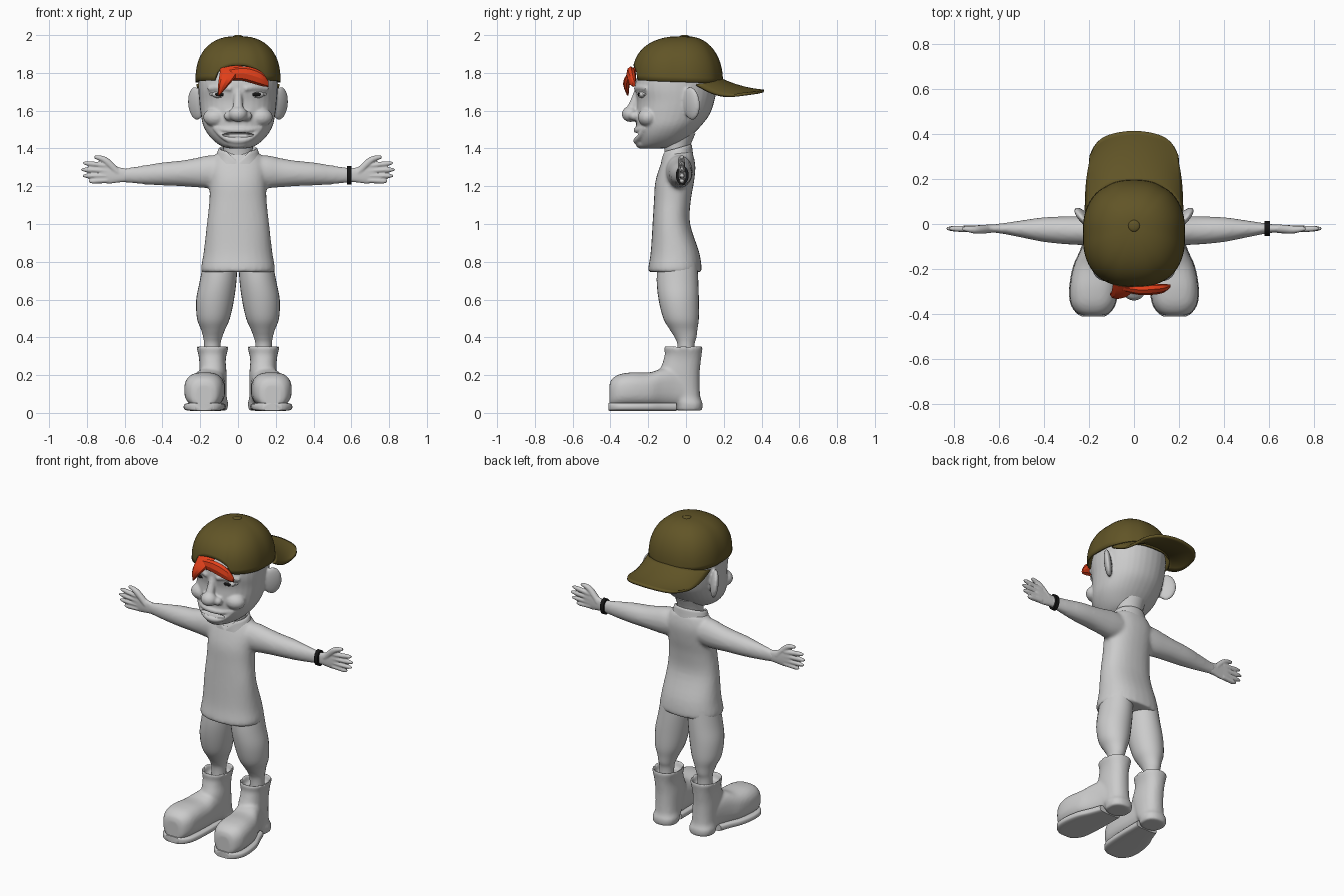
import bpy, bmesh, math
from mathutils import Matrix, Vector, Euler

if "Cube" in bpy.data.objects:
    bpy.data.objects.remove(bpy.data.objects["Cube"], do_unlink=True)


def material(name, rgb):
    m = bpy.data.materials.new(name)
    m.use_nodes = True
    m.diffuse_color = (*rgb, 1)
    bsdf = next(n for n in m.node_tree.nodes if n.type == "BSDF_PRINCIPLED")
    bsdf.inputs["Base Color"].default_value = (*rgb, 1)
    return m


GREY = material("pale grey", (0.6, 0.6, 0.6))
OLIVE = material("olive", (0.12, 0.09, 0.02))
ORANGE = material("orange red", (0.75, 0.05, 0.01))
BLACK = material("black", (0.008, 0.008, 0.008))


def select(*objs):
    bpy.ops.object.select_all(action="DESELECT")
    for o in objs:
        o.select_set(True)
    bpy.context.view_layer.objects.active = objs[0]


def finish(o, mat, angle=50):
    o.data.materials.clear()
    o.data.materials.append(mat)
    select(o)
    bpy.ops.object.shade_smooth_by_angle(angle=math.radians(angle))
    return o


def to_object(name, bm, mat, angle=50):
    bmesh.ops.recalc_face_normals(bm, faces=bm.faces)
    me = bpy.data.meshes.new(name)
    bm.to_mesh(me)
    bm.free()
    o = bpy.data.objects.new(name, me)
    bpy.context.collection.objects.link(o)
    return finish(o, mat, angle)


def catmull(a, b, c, d, t):
    return [0.5 * (2 * q + (r - p) * t + (2 * p - 5 * q + 4 * r - s) * t * t
            + (3 * q - p - 3 * r + s) * t ** 3) for p, q, r, s in zip(a, b, c, d)]


def loft(name, axis, rings, mat=GREY, n=28, p=2.0, steps=4, angle=50):
    """Skin rings of (position, centre u, centre v, radius u, radius v)."""
    path = []
    for i in range(len(rings) - 1):
        four = [rings[min(max(i + k, 0), len(rings) - 1)] for k in (-1, 0, 1, 2)]
        path += [catmull(*four, j / steps) for j in range(steps)]
    path.append(rings[-1])
    bm, loops = bmesh.new(), []
    for pos, cu, cv, ru, rv in path:
        loop = []
        for k in range(n):
            c, s = math.cos(math.tau * k / n), math.sin(math.tau * k / n)
            u = cu + max(ru, 0.002) * math.copysign(abs(c) ** (2 / p), c)
            v = cv + max(rv, 0.002) * math.copysign(abs(s) ** (2 / p), s)
            loop.append(bm.verts.new({"x": (pos, u, v), "y": (u, pos, v), "z": (u, v, pos)}[axis]))
        loops.append(loop)
    for a, b in zip(loops, loops[1:]):
        for k in range(n):
            bm.faces.new((a[k], a[(k + 1) % n], b[(k + 1) % n], b[k]))
    bm.faces.new(loops[0])
    bm.faces.new(loops[-1])
    return to_object(name, bm, mat, angle)


def body(z, rx, front, back, cx=0):
    return (z, cx, (front + back) / 2, rx, (back - front) / 2)


def blob(name, loc, size, mat=GREY, rot=(0, 0, 0)):
    bm = bmesh.new()
    bmesh.ops.create_uvsphere(bm, u_segments=24, v_segments=14, radius=1,
                              matrix=Matrix.LocRotScale(Vector(loc), Euler(rot), Vector(size)))
    return to_object(name, bm, mat)


def tube(name, pts, radii, mat=GREY):
    cu = bpy.data.curves.new(name, "CURVE")
    cu.dimensions, cu.bevel_depth, cu.bevel_resolution, cu.use_fill_caps = "3D", 1, 3, True
    sp = cu.splines.new("NURBS")
    sp.points.add(len(pts) - 1)
    for q, co, r in zip(sp.points, pts, radii):
        q.co, q.radius = (*co, 1), r
    sp.order_u, sp.use_endpoint_u = 3, True
    o = bpy.data.objects.new(name, cu)
    bpy.context.collection.objects.link(o)
    select(o)
    bpy.ops.object.convert(target="MESH")
    o = bpy.context.object
    bm = bmesh.new()
    bm.from_mesh(o.data)
    bmesh.ops.remove_doubles(bm, verts=bm.verts, dist=0.0002)
    bpy.data.objects.remove(o)
    return to_object(name, bm, mat)


def fuse(name, parts, voxel, smooth, cutter=None):
    """Blend overlapping parts into one smooth skin."""
    select(*parts)
    bpy.ops.object.join()
    o = bpy.context.object
    o.name = name
    rm = o.modifiers.new("blend", "REMESH")
    rm.mode, rm.voxel_size = "VOXEL", voxel
    sm = o.modifiers.new("soften", "SMOOTH")
    sm.factor, sm.iterations = 0.5, smooth
    if cutter:
        cut = o.modifiers.new("cut", "BOOLEAN")
        cut.operation, cut.object = "DIFFERENCE", cutter
    select(o)
    bpy.ops.object.convert(target="MESH")
    if cutter:
        bpy.data.objects.remove(cutter)
    return finish(bpy.context.object, GREY)


def mirror(o):
    c = o.copy()
    c.data = o.data.copy()
    c.name = o.name.replace("left", "right")
    c.data.transform(Matrix.Scale(-1, 4, (1, 0, 0)))
    c.data.flip_normals()
    bpy.context.collection.objects.link(c)


# Shirt with arms
parts = [loft("torso", "z", [
    body(.745, .19, -.195, .078), body(.765, .196, -.2, .083), body(.85, .182, -.187, .07),
    body(1.0, .165, -.177, .022), body(1.12, .152, -.17, .025), body(1.22, .15, -.163, .042),
    body(1.3, .15, -.14, .05), body(1.36, .125, -.115, .04), body(1.385, .095, -.1, .03)], p=2.3)]
for s in (1, -1):
    parts.append(loft("arm", "x", [
        (s * x, y, z, ry, rz) for x, y, z, ry, rz in (
            (.05, -.04, 1.28, .07, .08), (.15, -.035, 1.277, .07, .087), (.22, -.03, 1.272, .065, .078),
            (.3, -.028, 1.268, .062, .068), (.4, -.025, 1.265, .055, .061), (.5, -.022, 1.26, .038, .05),
            (.58, -.02, 1.258, .024, .04), (.62, -.02, 1.258, .02, .036))]))
fuse("shirt_and_arms", parts, .011, 5)

# Collar and neck
collar = loft("collar", "z", [(1.34, 0, -.05, .125, .088), (1.37, 0, -.05, .112, .084),
                              (1.397, 0, -.05, .103, .08), (1.397, 0, -.05, .09, .069),
                              (1.36, 0, -.05, .085, .065)], n=48, steps=2)
for v in collar.data.vertices:
    v.co.z += 0.28 * (v.co.y + .05)
    if v.co.y < -.05:
        v.co.z -= 0.05 * max(0, 1 - abs(v.co.x) / .06)
loft("neck", "z", [body(1.32, .08, -.11, .02), body(1.4, .078, -.115, .02), body(1.48, .09, -.13, .05)])

# Hands
hand = [loft("palm", "x", [(.59, -.02, 1.258, .02, .035), (.63, -.02, 1.26, .018, .04),
                           (.68, -.02, 1.266, .015, .052), (.72, -.02, 1.268, .013, .05),
                           (.735, -.02, 1.268, .009, .044)], p=2.4)]
for x, z0, z1 in ((.82, 1.307, 1.322), (.83, 1.281, 1.288), (.822, 1.255, 1.255), (.79, 1.231, 1.226)):
    hand.append(tube("finger", [(.69, -.02, z0), (.75, -.022, (z0 + z1) / 2), (x - .015, -.02, z1),
                                (x, -.02, z1)], (.015, .015, .013, .006)))
hand.append(tube("thumb", [(.635, -.02, 1.27), (.68, -.025, 1.32), (.72, -.025, 1.35), (.76, -.02, 1.355)],
                 (.02, .02, .017, .009)))
mirror(fuse("left_hand", hand, .005, 2))

# Wristband
loft("wristband", "x", [(.578, -.02, 1.258, .03, .044), (.578, -.02, 1.258, .034, .05),
                        (.602, -.02, 1.258, .034, .05), (.602, -.02, 1.258, .028, .042)], BLACK, steps=1)

# Trouser legs
mirror(loft("left_leg", "z", [
    body(.8, .09, -.15, .06, .093), body(.7, .097, -.155, .065, .105), body(.6, .1, -.145, .068, .121),
    body(.5, .087, -.12, .068, .13), body(.44, .063, -.085, .06, .132), body(.4, .05, -.06, .055, .134),
    body(.36, .043, -.045, .045, .136), body(.28, .043, -.045, .045, .136)]))

# Boots
shaft = loft("shaft", "z", [
    body(.012, .072, -.055, .085, .13), body(.05, .078, -.06, .088, .13), body(.09, .07, -.1, .075, .13),
    body(.2, .072, -.14, .072, .132), body(.27, .07, -.122, .078, .135), body(.31, .075, -.112, .083, .135),
    body(.345, .084, -.116, .088, .135), body(.352, .075, -.105, .078, .135),
    body(.31, .06, -.09, .065, .135)], p=2.3)
outline = ((.05, .13, .055, .16), (-.05, .14, .072, .235), (-.12, .153, .085, .237), (-.19, .168, .1, .215),
           (-.28, .178, .106, .215), (-.35, .181, .099, .205), (-.392, .181, .074, .18), (-.405, .181, .045, .15))
foot = loft("foot", "y", [(y, cx, (top + .03) / 2, rx, (top - .03) / 2) for y, cx, rx, top in outline], p=2.6)
mirror(fuse("left_boot", [shaft, foot], .009, 4))
sole = [(y, cx, .032, rx + .003, .022) for y, cx, rx, _ in outline[1:-1]]
mirror(loft("left_sole", "y", sole + [(-.41, .181, .032, .05, .02)], p=4))

# Head with face features blended in
parts = [loft("skull", "z", [
    body(1.4, .04, -.235, -.13), body(1.407, .075, -.247, -.08), body(1.43, .115, -.256, -.02),
    body(1.47, .155, -.262, .03), body(1.52, .184, -.264, .08), body(1.58, .197, -.265, .125),
    body(1.65, .205, -.26, .15), body(1.72, .21, -.27, .163), body(1.78, .205, -.258, .165),
    body(1.88, .17, -.2, .12), body(1.94, .08, -.1, .03)], n=36, p=2.15)]
parts += [blob("nose", (0, -.295, 1.582), (.05, .045, .042)), blob("chin", (0, -.232, 1.428), (.065, .036, .03)),
          tube("bridge", [(0, -.25, 1.72), (0, -.265, 1.66), (0, -.295, 1.59)], (.02, .022, .03))]
for s in (1, -1):
    parts += [blob("nostril", (s * .045, -.272, 1.572), (.03, .03, .026)),
              blob("cheek", (s * .118, -.2, 1.565), (.066, .055, .05)),
              blob("ear", (s * .222, .028, 1.638), (.022, .058, .088), rot=(0, s * .1, s * -.75)),
              tube("brow", [(s * .035, -.262, 1.715), (s * .09, -.25, 1.73), (s * .155, -.205, 1.715)],
                   (.016, .019, .014))]
for mid, side, r in ((1.496, 1.497, .015), (1.436, 1.455, .017)):
    lip = [(x, -.268 + 3 * x * x, z) for x, z in
           ((-.13, 1.512), (-.08, side), (0, mid), (.08, side), (.13, 1.512))]
    parts.append(tube("lip", lip, (.008, r, r, r, .008)))
mouth = blob("mouth_cutter", (0, -.27, 1.472), (.09, .045, .013))
fuse("head", parts, .007, 4, mouth)

# Eyes
for s, side in ((1, "left"), (-1, "right")):
    blob(side + "_eyeball", (s * .093, -.226, 1.685), (.045, .026, .02))
    blob(side + "_pupil", (s * .093, -.242, 1.686), (.031, .014, .012), BLACK)
    for z, part in ((1.703, "_upper_lid"), (1.668, "_lower_lid")):
        tube(side + part, [(s * .04, -.245, 1.685), (s * .09, -.256, z), (s * .148, -.215, 1.687)],
             (.005, .008, .005))

# Cap crown: six panels, arched opening over the forehead
bm, rows, N, M = bmesh.new(), [], 72, 14
for j in range(M):
    row = []
    for k in range(N):
        a = math.tau * k / N
        c, s = math.cos(a), math.sin(a)
        arch = max(0, 1 - (c / .5) ** 2) ** .5 if s < 0 else 0
        h = .34 * arch
        h += (1 - h) * math.sin(j / M * math.pi / 2)
        r = (1 - h ** 2.4) ** (1 / 2.4) * (1 - .012 * abs(math.cos(3 * a)) ** 12)
        row.append(bm.verts.new((.228 * r * math.copysign(abs(c) ** .85, c),
                                 -.045 + .241 * r * math.copysign(abs(s) ** .85, s) + .03 * h * h * (1 - r),
                                 1.752 - .01 * s * (1 - h) + .243 * h)))
    rows.append(row)
for a, b in zip(rows, rows[1:]):
    for k in range(N):
        bm.faces.new((a[k], a[(k + 1) % N], b[(k + 1) % N], b[k]))
bm.faces.new(rows[-1])
crown = to_object("cap_crown", bm, OLIVE)
crown.modifiers.new("thickness", "SOLIDIFY").thickness = .01
blob("cap_button", (0, -.008, 1.992), (.026, .026, .009), OLIVE)

# Cap brim, curving down at the sides
bm, rows = bmesh.new(), []
for j in range(13):
    v, row = j / 12, []
    for k in range(25):
        u = k / 12 - 1
        y0 = -.05 + .235 * (1 - abs(u) ** 2.6 * .8) ** .5
        y1 = .412 - .05 * u * u - .06 * u ** 8
        z = 1.765 - .028 * u * u - .105 * v + .045 * v * v + .012 * u * u * v - .02 * math.sin(v * math.pi) * u * u
        row.append(bm.verts.new(((.213 - .018 * v ** 2) * u, y0 + (y1 - y0) * v, z)))
    rows.append(row)
for a, b in zip(rows, rows[1:]):
    for k in range(24):
        bm.faces.new((a[k], a[k + 1], b[k + 1], b[k]))
brim = to_object("cap_brim", bm, OLIVE)
thick = brim.modifiers.new("thickness", "SOLIDIFY")
thick.thickness, thick.offset = .014, 0

# Fringe of hair under the cap opening
loft("fringe_short_lock", "z", [(1.85, -.03, -.243, .06, .012), (1.79, -.05, -.295, .048, .02),
                                (1.74, -.075, -.315, .03, .018), (1.68, -.102, -.308, .004, .004)],
     ORANGE, n=8, steps=3, angle=25)
loft("fringe_long_lock", "x", [(-.06, -.28, 1.79, .016, .03), (.02, -.292, 1.797, .022, .038),
                               (.08, -.29, 1.785, .024, .042), (.13, -.285, 1.765, .02, .036),
                               (.162, -.275, 1.74, .006, .014)], ORANGE, n=8, steps=3, angle=25)
